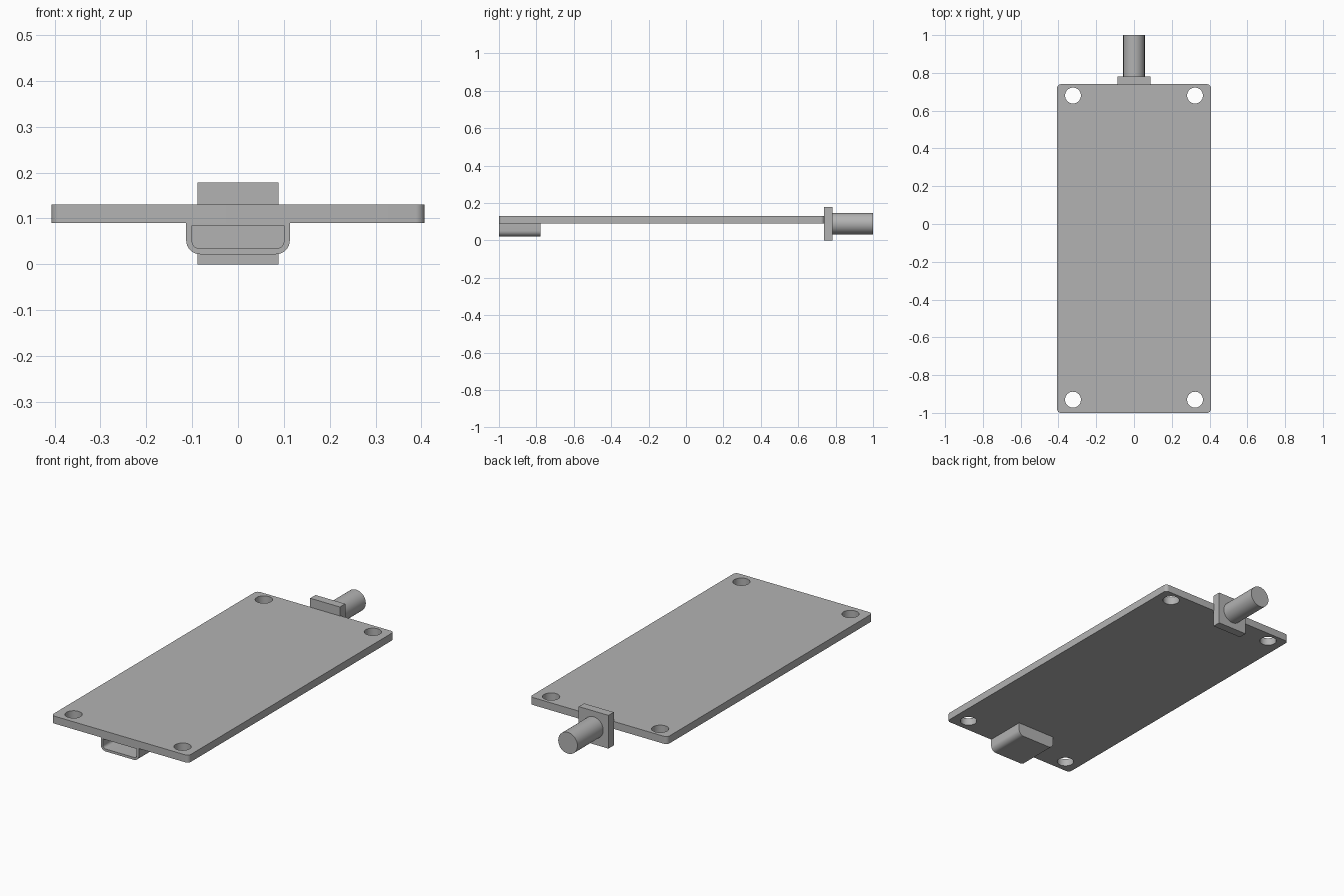
import bpy, bmesh, math
from mathutils import Matrix, Vector

if "Cube" in bpy.data.objects:
    bpy.data.objects.remove(bpy.data.objects["Cube"])

grey = bpy.data.materials.new("plain_grey")
grey.use_nodes = True
grey.diffuse_color = (0.45, 0.45, 0.45, 1)
grey.node_tree.nodes["Principled BSDF"].inputs["Base Color"].default_value = (0.45, 0.45, 0.45, 1)


def finish(name, bm):
    bmesh.ops.recalc_face_normals(bm, faces=bm.faces)
    mesh = bpy.data.meshes.new(name)
    bm.to_mesh(mesh)
    bm.free()
    mesh.materials.append(grey)
    obj = bpy.data.objects.new(name, mesh)
    bpy.context.collection.objects.link(obj)
    return obj


def smooth(obj):
    bpy.ops.object.select_all(action="DESELECT")
    obj.select_set(True)
    bpy.context.view_layer.objects.active = obj
    bpy.ops.object.shade_smooth_by_angle(angle=math.radians(35))


def box(name, low, high, radius=0, rounded=None):
    """Box between two corners; edges picked by the rule 'rounded' are filleted."""
    low, high = Vector(low), Vector(high)
    bm = bmesh.new()
    bmesh.ops.create_cube(bm, size=1)
    for v in bm.verts:
        v.co = (low + high) / 2 + v.co * (high - low)
    if rounded:
        edges = [e for e in bm.edges if rounded(e.verts[0].co, e.verts[1].co)]
        bmesh.ops.bevel(bm, geom=edges, offset=radius, segments=8, profile=0.5, affect="EDGES")
    return finish(name, bm)


def cylinder(name, center, radius, depth, rotation=Matrix()):
    bm = bmesh.new()
    bmesh.ops.create_cone(bm, cap_ends=True, segments=48, radius1=radius, radius2=radius,
                          depth=depth, matrix=Matrix.Translation(center) @ rotation)
    return finish(name, bm)


def cut(obj, cutter):
    mod = obj.modifiers.new("cut", "BOOLEAN")
    mod.operation = "DIFFERENCE"
    mod.solver = "EXACT"
    mod.object = cutter
    bpy.context.view_layer.objects.active = obj
    bpy.ops.object.modifier_apply(modifier=mod.name)
    bpy.data.objects.remove(cutter)


def upright(a, b):
    return abs(a.z - b.z) > 0.01


def lower_lengthwise(middle):
    return lambda a, b: abs(a.y - b.y) > 0.01 and a.z < middle


# Board with rounded corners and four mounting holes
board = box("circuit_board", (-0.407, -1, 0.09), (0.407, 0.74, 0.13), 0.02, upright)
for x in (-0.323, 0.323):
    for y in (-0.93, 0.68):
        cut(board, cylinder("hole_cutter", (x, y, 0.11), 0.042, 0.2))
smooth(board)

# Hollow port under the front edge
port = box("port_shell", (-0.113, -1, 0.022), (0.113, -0.778, 0.09), 0.03, lower_lengthwise(0.05))
cut(port, box("port_cutter", (-0.1, -1.1, 0.035), (0.1, -0.79, 0.085), 0.015, lower_lengthwise(0.05)))
smooth(port)

# Antenna connector at the back edge
box("connector_flange", (-0.088, 0.737, 0), (0.088, 0.782, 0.178))
barrel = cylinder("connector_barrel", (0, 0.891, 0.09), 0.057, 0.218, Matrix.Rotation(math.pi / 2, 4, "X"))
smooth(barrel)
